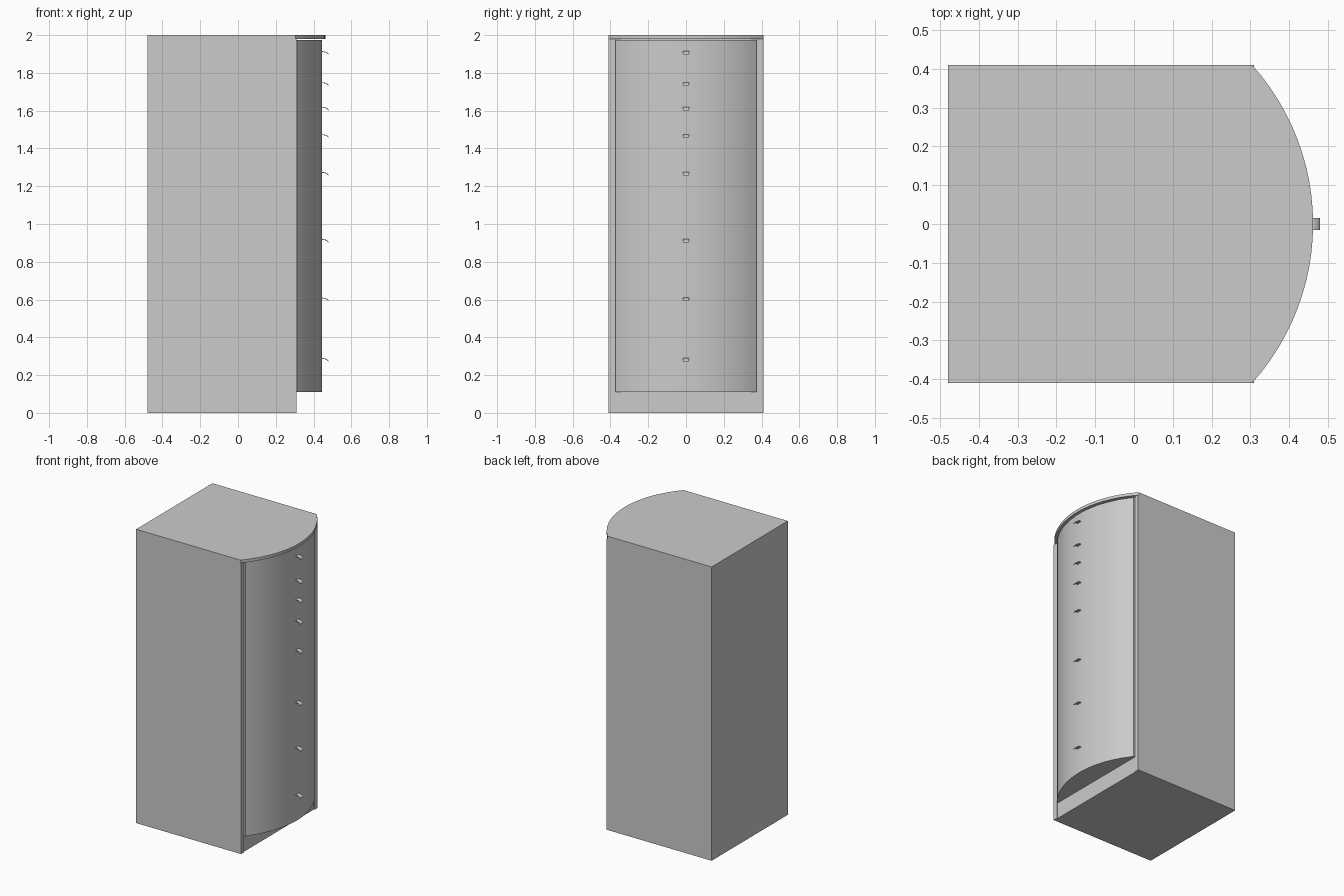
import bpy, bmesh
from math import asin, sin, cos, pi

cube = bpy.data.objects.get("Cube")
if cube:
    bpy.data.objects.remove(cube, do_unlink=True)

grey = bpy.data.materials.new("cabinet grey")
grey.use_nodes = True
grey.diffuse_color = (0.6, 0.6, 0.6, 1)
grey.node_tree.nodes["Principled BSDF"].inputs["Base Color"].default_value = (0.6, 0.6, 0.6, 1)


def prism(name, outline, depth):
    """Extrude a closed 3D outline along the depth vector."""
    bm = bmesh.new()
    face = bm.faces.new([bm.verts.new(p) for p in outline])
    out = bmesh.ops.extrude_face_region(bm, geom=[face])
    moved = [v for v in out["geom"] if isinstance(v, bmesh.types.BMVert)]
    bmesh.ops.translate(bm, verts=moved, vec=depth)
    bmesh.ops.recalc_face_normals(bm, faces=bm.faces)
    mesh = bpy.data.meshes.new(name)
    bm.to_mesh(mesh)
    bm.free()
    mesh.materials.append(grey)
    obj = bpy.data.objects.new(name, mesh)
    bpy.context.collection.objects.link(obj)
    return obj


def box(name, x0, x1, y0, y1, z0, z1):
    return prism(name, [(x0, y0, z0), (x1, y0, z0), (x1, y1, z0), (x0, y1, z0)],
                 (0, 0, z1 - z0))


def bow_front(name, back, radius, half_width, z0, z1, steps=24):
    """Slab with a straight back and a bowed edge towards +x."""
    centre = -0.152
    a = asin(half_width / radius)
    arc = [(centre + radius * cos(t), radius * sin(t), z0)
           for t in (-a + 2 * a * i / steps for i in range(steps + 1))]
    obj = prism(name, [(back, half_width, z0), (back, -half_width, z0)] + arc,
                (0, 0, z1 - z0))
    for p in obj.data.polygons:
        p.use_smooth = True
    bpy.ops.object.select_all(action='DESELECT')
    obj.select_set(True)
    bpy.context.view_layer.objects.active = obj
    bpy.ops.object.shade_smooth_by_angle(angle=pi / 6)
    return obj


# Carcass with slightly proud side panels
box("carcass", -0.48, 0.305, -0.38, 0.38, 0, 1.98)
for side, s in (("left", 1), ("right", -1)):
    box(side + "_side_panel", -0.48, 0.31, min(s * 0.38, s * 0.41), max(s * 0.38, s * 0.41), 0, 1.98)

# Bowed top and drawer bank
bow_front("top_panel", -0.48, 0.614, 0.41, 1.98, 2.0)
bow_front("drawer_front", 0.30, 0.598, 0.372, 0.11, 1.975)

# Small hooked pulls, one per drawer
for i, z in enumerate((1.91, 1.745, 1.615, 1.47, 1.27, 0.915, 0.605, 0.285)):
    angles = [pi / 2 * k / 5 for k in range(6)]
    upper = [(0.444 + 0.036 * sin(t), -0.016, z - 0.013 + 0.018 * cos(t)) for t in angles]
    lower = [(0.444 + 0.032 * sin(t), -0.016, z - 0.013 + 0.014 * cos(t)) for t in angles]
    prism(f"drawer_pull_{i + 1}", upper + lower[::-1], (0, 0.032, 0))
